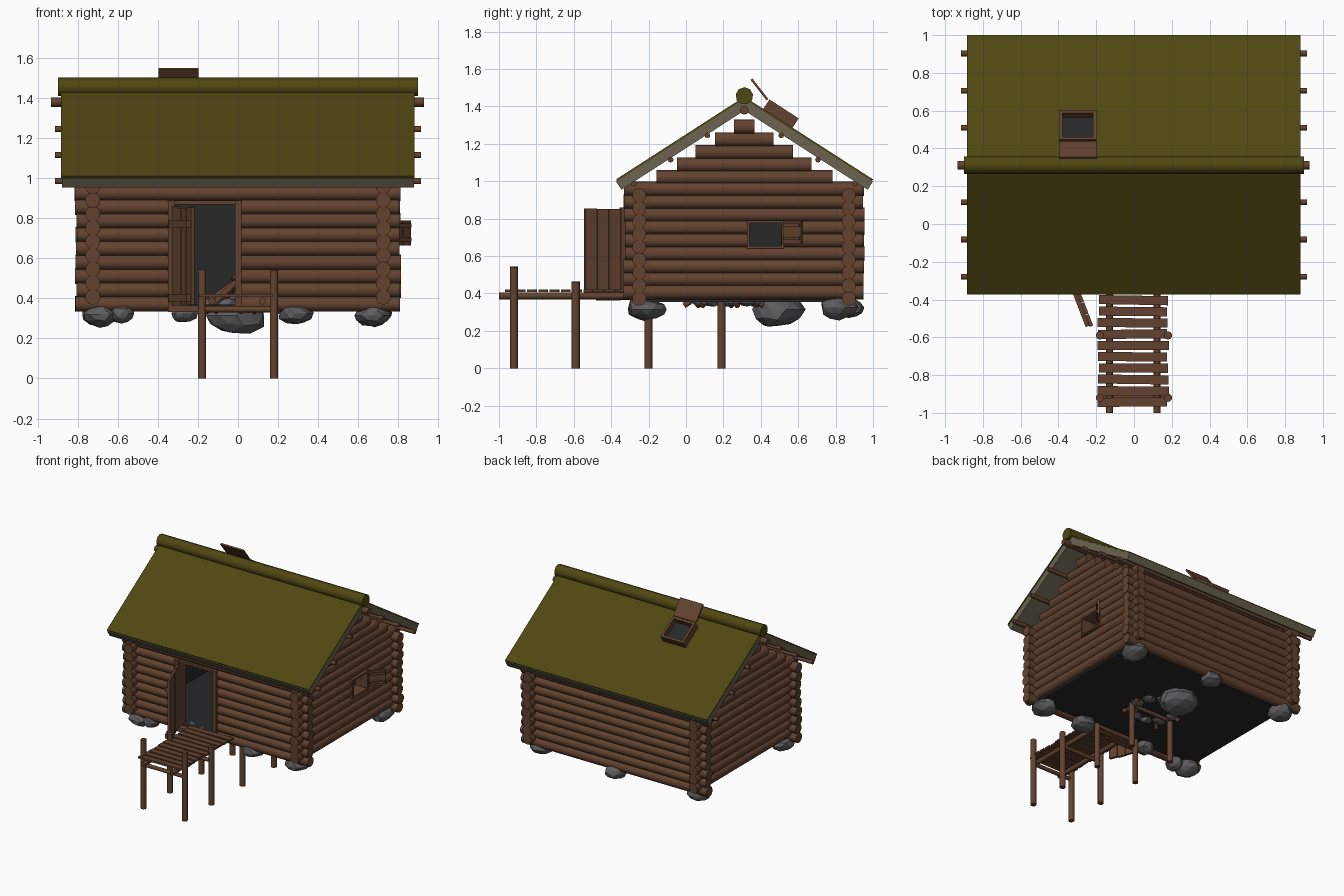
import bpy, bmesh, math, random
from mathutils import Vector, Matrix, noise

random.seed(4)
cube = bpy.data.objects.get("Cube")
if cube:
    bpy.data.objects.remove(cube)


def material(name, rgb):
    m = bpy.data.materials.new(name)
    m.use_nodes = True
    m.diffuse_color = (*rgb, 1)
    bsdf = next(n for n in m.node_tree.nodes if n.type == 'BSDF_PRINCIPLED')
    bsdf.inputs["Base Color"].default_value = (*rgb, 1)
    bsdf.inputs["Roughness"].default_value = 0.9
    return m


WOOD = material("brown_wood", (0.125, 0.055, 0.029))
MOSS = material("moss_green", (0.078, 0.064, 0.006))
BOARD = material("weathered_board", (0.15, 0.125, 0.08))
STONE = material("grey_stone", (0.11, 0.11, 0.115))
DARK = material("dark_interior", (0.02, 0.021, 0.022))


def finish(name, bm, mat):
    bmesh.ops.recalc_face_normals(bm, faces=bm.faces)
    mesh = bpy.data.meshes.new(name)
    bm.to_mesh(mesh)
    bm.free()
    mesh.materials.append(mat)
    ob = bpy.data.objects.new(name, mesh)
    bpy.context.scene.collection.objects.link(ob)
    return ob


def box(name, lo, hi, mat=WOOD, matrix=None):
    """Box between two corners, optionally placed by a matrix."""
    bm = bmesh.new()
    lo, hi = Vector(lo), Vector(hi)
    bmesh.ops.create_cube(bm, size=1)
    for v in bm.verts:
        v.co = (lo + hi) / 2 + v.co * (hi - lo)
    if matrix:
        bm.transform(matrix)
    return finish(name, bm, mat)


def log(name, a, b, r, mat=WOOD, sides=10):
    """Round log from a to b with smooth sides and flat ends."""
    a, b = Vector(a), Vector(b)
    bm = bmesh.new()
    bmesh.ops.create_cone(bm, cap_ends=True, segments=sides, radius1=r, radius2=r,
                          depth=(b - a).length)
    for f in bm.faces:
        f.smooth = len(f.verts) == 4
    for e in bm.edges:
        e.smooth = all(f.smooth for f in e.link_faces)
    bm.transform(Matrix.Translation((a + b) / 2) @
                 (b - a).to_track_quat('Z', 'Y').to_matrix().to_4x4())
    return finish(name, bm, mat)


def rock(name, centre, size):
    """Lumpy faceted boulder."""
    bm = bmesh.new()
    bmesh.ops.create_icosphere(bm, subdivisions=2, radius=1)
    seed = Vector([random.uniform(-9, 9) for _ in range(3)])
    for v in bm.verts:
        v.co *= 1 + 0.22 * noise.noise(v.co * 1.3 + seed)
        v.co = Vector(centre) + v.co * Vector(size)
    return finish(name, bm, STONE)


def prism(name, profile, x0, x1, mat):
    """Side profile (y, z) extruded along x."""
    bm = bmesh.new()
    face = bm.faces.new([bm.verts.new((x0, y, z)) for y, z in profile])
    new = bmesh.ops.extrude_face_region(bm, geom=[face])["geom"]
    bmesh.ops.translate(bm, vec=(x1 - x0, 0, 0),
                        verts=[g for g in new if isinstance(g, bmesh.types.BMVert)])
    return finish(name, bm, mat)


def jit(a=0.006):
    return random.uniform(-a, a)


STEP, R = 0.069, 0.039
FRONT, BACK, SIDE, RIDGE = -0.25, 0.87, 0.725, 0.312

# Front and back log walls; the front one leaves the doorway open
for i in range(9):
    z = 0.373 + STEP * i
    log("back_wall_log", (-0.81 + jit(), BACK, z), (0.81 + jit(), BACK, z), R)
    spans = [(-0.81, -0.34), (0.01, 0.81)] if i < 8 else [(-0.81, 0.81)]
    for x0, x1 in spans:
        log("front_wall_log", (x0 + jit(), FRONT, z), (x1 + jit(), FRONT, z), R)

# Side log walls with a window on the left, then stepped gables
gable = [0.47, 0.36, 0.26, 0.157, 0.055]
for side in (-1, 1):
    x = side * SIDE
    for i in range(9):
        z = 0.407 + STEP * i
        window = side == 1 and i in (4, 5)
        for y0, y1 in ([(-0.33, 0.335), (0.515, 0.95)] if window else [(-0.33, 0.95)]):
            log("side_wall_log", (x, y0 + jit(), z), (x, y1 + jit(), z), R)
    for i, half in enumerate(gable):
        z = 1.02 + 0.0675 * i
        log("gable_log", (x, RIDGE - half, z), (x, RIDGE + half, z), R)

# Floor and dark inner lining around the openings
box("floor", (-0.72, -0.25, 0.355), (0.72, 0.87, 0.37), DARK)
box("back_lining", (-0.69, 0.825, 0.37), (0.69, 0.835, 0.96), DARK)
box("right_lining", (-0.69, -0.21, 0.37), (-0.68, 0.83, 0.96), DARK)
for y0, y1, z0, z1 in [(-0.21, 0.335, 0.37, 0.96), (0.515, 0.83, 0.37, 0.96),
                       (0.335, 0.515, 0.37, 0.65), (0.335, 0.515, 0.785, 0.96)]:
    box("left_lining", (0.68, y0, z0), (0.69, y1, z1), DARK)
for x0, x1, z0 in [(-0.69, -0.33, 0.37), (0.0, 0.69, 0.37), (-0.33, 0.0, 0.88)]:
    box("front_lining", (x0, -0.215, z0), (x1, -0.205, 0.96), DARK)

# Roof: board slab, thin moss layer and ridge log
for s, eave in ((-1, 0.686), (1, 0.688)):
    def slope(top, thick):
        ey = RIDGE + s * eave
        low = 1.008 - (1.45 - top)
        return [(RIDGE, top), (ey, low), (ey - s * 0.545 * thick, low - 0.84 * thick),
                (RIDGE, top - thick * 1.19)]
    prism("roof_boards", slope(1.441, 0.053), -0.88, 0.878, BOARD)
    prism("roof_moss", slope(1.452, 0.010), -0.885, 0.882, MOSS)
    for k in (1, 2, 3):
        y, z = RIDGE + s * 0.197 * k, 1.375 - 0.13 * k
        log("purlin", (-0.915, y, z), (0.915, y, z), 0.015, sides=8)
log("ridge_pole", (-0.935, RIDGE, 1.38), (0.93, RIDGE, 1.38), 0.024)
log("moss_ridge", (-0.90, RIDGE, 1.456), (0.90, RIDGE, 1.456), 0.047, MOSS, 9)

# Doorway frame
for x in (-0.349, -0.016):
    box("door_post", (x, -0.298, 0.335), (x + 0.034, -0.2, 0.89))
box("door_lintel", (-0.32, -0.285, 0.87), (-0.01, -0.21, 0.888))
box("door_sill", (-0.35, -0.30, 0.333), (0.02, -0.2, 0.365))

# Open plank door, built along +x and swung on its hinge
hinge = Matrix.Translation((-0.322, -0.29, 0)) @ Matrix.Rotation(math.radians(-69), 4, 'Z')
for i in range(4):
    box("door_plank", (0.068 * i, -0.01, 0.365 + jit(0.004)),
        (0.068 * i + 0.065, 0.01, 0.855 + jit(0.004)), WOOD, hinge)
for z in (0.385, 0.755):
    box("door_batten", (0.01, -0.03, z), (0.262, -0.01, z + 0.035), WOOD, hinge)

# Window frame and open shutter
for y in (0.325, 0.51):
    box("window_jamb", (0.67, y, 0.643), (0.775, y + 0.015, 0.79))
for z in (0.641, 0.777):
    box("window_rail", (0.67, 0.325, z), (0.775, 0.525, z + 0.014))
swing = Matrix.Translation((0.775, 0.523, 0)) @ Matrix.Rotation(math.radians(-40), 4, 'Z')
for i in range(2):
    box("shutter_board", (-0.008, 0.065 * i, 0.665), (0.008, 0.065 * i + 0.063, 0.788), WOOD, swing)
for z in (0.685, 0.755):
    box("shutter_batten", (0.008, 0.008, z), (0.018, 0.12, z + 0.018), WOOD, swing)

# Smoke hatch on the back slope with its raised lid
tilt = Matrix.Translation((-0.297, 0.497, 1.345)) @ Matrix.Rotation(math.radians(-33), 4, 'X')
for s in (-1, 1):
    box("hatch_side", (s * 0.09 - 0.009, -0.093, -0.03), (s * 0.09 + 0.009, 0.093, 0.05), WOOD, tilt)
    box("hatch_end", (-0.085, s * 0.084 - 0.009, -0.03), (0.085, s * 0.084 + 0.009, 0.05), WOOD, tilt)
box("hatch_opening", (-0.085, -0.08, -0.01), (0.085, 0.08, 0.005), DARK, tilt)
lid = Matrix.Translation((-0.297, 0.435, 1.435)) @ Matrix.Rotation(math.radians(-52), 4, 'X')
box("hatch_lid", (-0.1, -0.14, -0.005), (0.1, 0.0, 0.007), WOOD, lid)

# Walkway: posts, cross poles, bearers and planks
for y, top in ((-0.92, 0.545), (-0.59, 0.46), (-0.2, 0.36), (0.19, 0.36)):
    for x in (-0.18, 0.18):
        log("walkway_post", (x, y, 0), (x, y, top + jit(0.004)), 0.022)
    log("cross_pole", (-0.18, y, 0.345), (0.18, y, 0.345), 0.015, sides=8)
for x in (-0.13, 0.122):
    log("walkway_bearer", (x, -1.0, 0.387), (x, -0.25, 0.387), 0.018, sides=8)
for i in range(11):
    turn = Matrix.Translation((-0.005, -0.943 + 0.06 * i, 0.415)) @ Matrix.Rotation(jit(0.02), 4, 'Z')
    box("walkway_plank", (-0.185 + jit(), -0.024, -0.007), (0.185 + jit(), 0.024, 0.007), WOOD, turn)

# Foundation boulders
for x, y, z, a, b, c in [
        (0.67, -0.21, 0.315, 0.09, 0.1, 0.055), (-0.69, -0.22, 0.32, 0.085, 0.1, 0.06),
        (-0.58, -0.24, 0.325, 0.065, 0.07, 0.05), (0.68, 0.82, 0.325, 0.09, 0.1, 0.065),
        (-0.69, 0.82, 0.325, 0.09, 0.1, 0.065), (0.29, -0.22, 0.325, 0.09, 0.09, 0.055),
        (-0.27, -0.19, 0.325, 0.07, 0.06, 0.045), (0.0, 0.87, 0.325, 0.08, 0.08, 0.055),
        (-0.01, 0.49, 0.315, 0.145, 0.14, 0.095)]:
    rock("foundation_boulder", (x, y, z), (a, b, c))

# Hearth: stone ring and leaning firewood
for i in range(10):
    t = math.tau * i / 10
    rock("hearth_stone", (0.16 * math.cos(t), 0.23 + 0.16 * math.sin(t), 0.365),
         (0.05 + jit(), 0.05 + jit(), 0.035))
for i in range(7):
    t = math.tau * i / 7 + 0.3
    c, s = math.cos(t), math.sin(t)
    log("firewood", (0.22 * c, 0.21 + 0.22 * s, 0.335), (-0.03 * c, 0.21 - 0.03 * s, 0.51), 0.016, sides=7)
